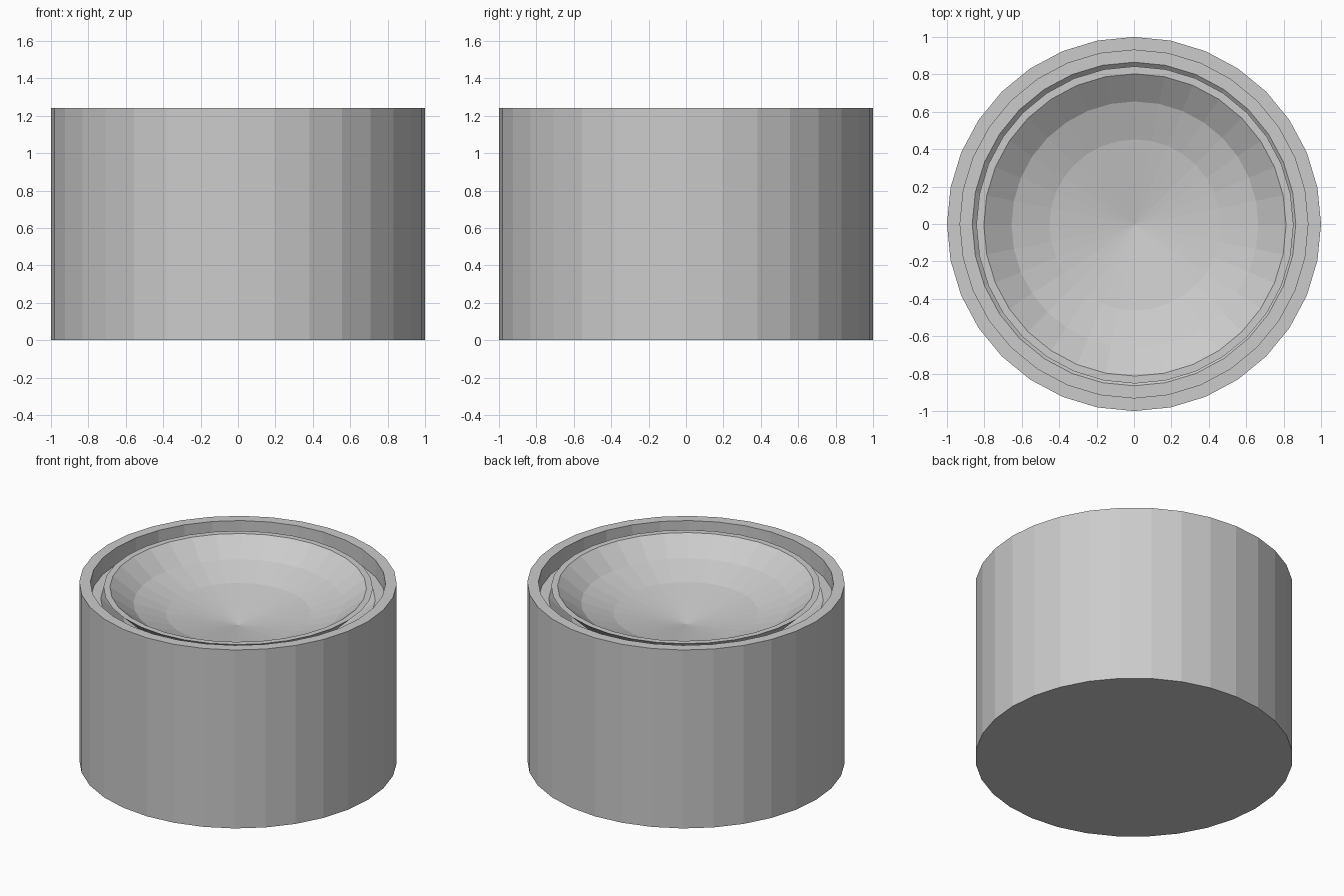
import bpy, bmesh
from math import cos, sin, pi

if "Cube" in bpy.data.objects:
    bpy.data.objects.remove(bpy.data.objects["Cube"])

SIDES = 32


def lathe(name, profile, offset=(0, 0)):
    """Revolve a closed (radius, z) profile; zero-radius ends become poles."""
    bm = bmesh.new()
    rings = []
    for r, z in profile:
        if r == 0:
            rings.append([bm.verts.new((0, 0, z))])
        else:
            rings.append([bm.verts.new((r * cos(2 * pi * i / SIDES),
                                        r * sin(2 * pi * i / SIDES), z))
                          for i in range(SIDES)])
    for a, b in zip(rings, rings[1:]):
        for i in range(SIDES):
            j = (i + 1) % SIDES
            if len(a) == 1:
                bm.faces.new((a[0], b[j], b[i]))
            elif len(b) == 1:
                bm.faces.new((a[i], a[j], b[0]))
            else:
                bm.faces.new((a[i], a[j], b[j], b[i]))
    bmesh.ops.recalc_face_normals(bm, faces=bm.faces)
    mesh = bpy.data.meshes.new(name)
    bm.to_mesh(mesh)
    bm.free()
    obj = bpy.data.objects.new(name, mesh)
    obj.location = (*offset, 0)
    bpy.context.collection.objects.link(obj)
    return obj


# Drum with raised rim, recessed ledge and a bowl-shaped socket
lathe("drum_body", [(0, 0), (1, 0), (1, 1.24), (0.93, 1.24), (0.93, 1.125),
                    (0.865, 1.125), (0.72, 0.99), (0.48, 0.91), (0, 0.84)])

# Shallow dish resting in the socket, its lip just below the rim
lathe("dish", [(0, 0.91), (0.47, 0.985), (0.69, 1.06), (0.848, 1.21),
               (0.808, 1.21), (0.66, 1.10), (0.457, 1.03), (0, 0.95)],
      offset=(0.005, -0.005))
